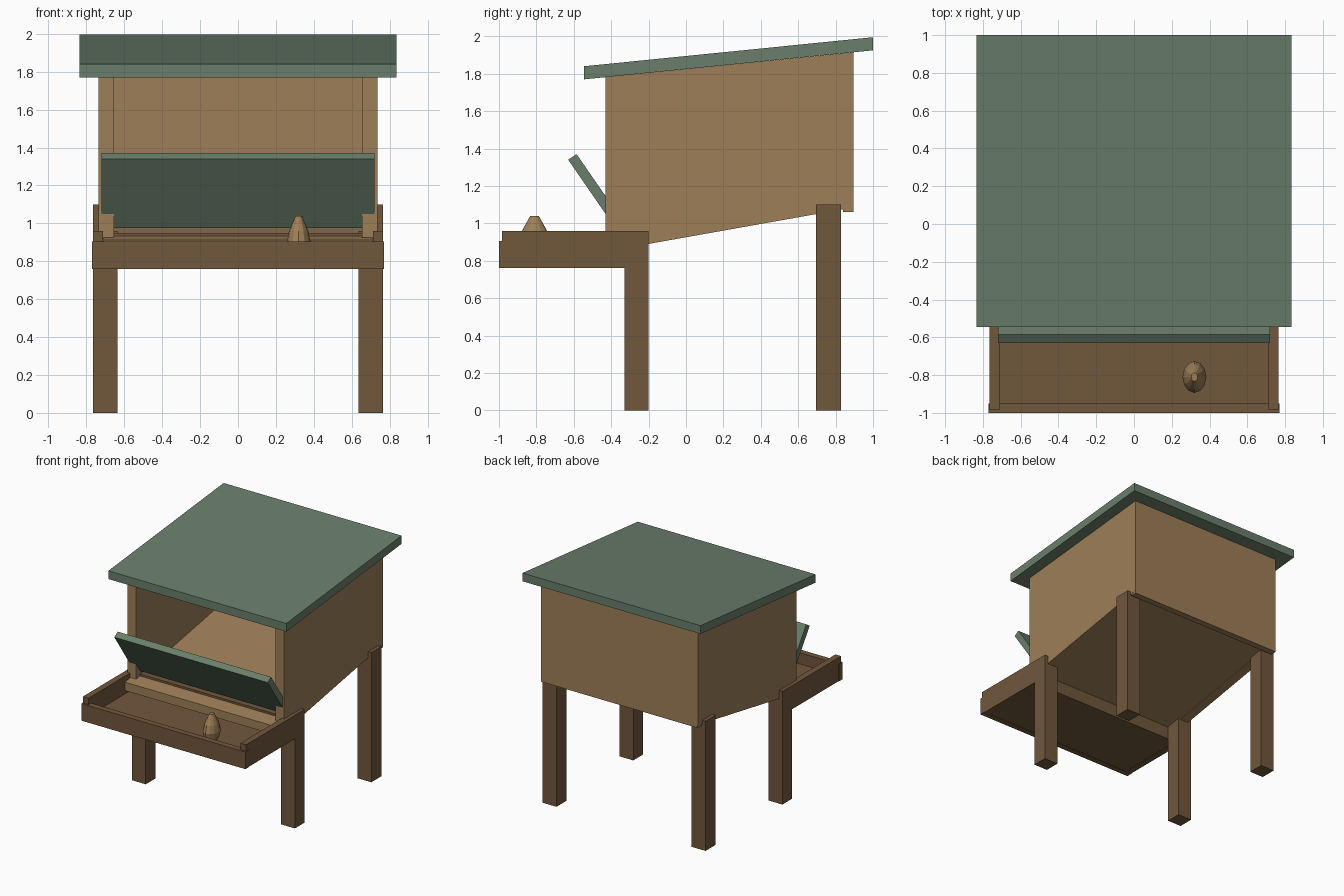
import bpy
import bmesh
import math

cube = bpy.data.objects.get("Cube")
if cube:
    bpy.data.objects.remove(cube, do_unlink=True)


def material(name, rgb):
    mat = bpy.data.materials.new(name)
    mat.use_nodes = True
    mat.diffuse_color = (*rgb, 1)
    mat.node_tree.nodes["Principled BSDF"].inputs["Base Color"].default_value = (*rgb, 1)
    return mat


GREEN = material("sage green", (0.144, 0.212, 0.147))
TAN = material("light wood", (0.34, 0.212, 0.098))
BROWN = material("dark wood", (0.165, 0.095, 0.046))


def finish(name, bm, mat):
    bmesh.ops.recalc_face_normals(bm, faces=bm.faces)
    mesh = bpy.data.meshes.new(name)
    bm.to_mesh(mesh)
    bm.free()
    mesh.materials.append(mat)
    obj = bpy.data.objects.new(name, mesh)
    bpy.context.collection.objects.link(obj)
    return obj


def board(name, x0, x1, profile, mat):
    """Extrude a side profile of (y, z) points from x0 to x1."""
    bm = bmesh.new()
    face = bm.faces.new([bm.verts.new((x0, y, z)) for y, z in profile])
    new = bmesh.ops.extrude_face_region(bm, geom=[face])["geom"]
    verts = [v for v in new if isinstance(v, bmesh.types.BMVert)]
    bmesh.ops.translate(bm, verts=verts, vec=(x1 - x0, 0, 0))
    return finish(name, bm, mat)


def rect(y0, y1, z0, z1):
    return [(y0, z0), (y1, z0), (y1, z1), (y0, z1)]


def under_floor(y):
    return 0.89 + 0.178 * (y + 0.2)


def under_roof(y):
    return 1.77 + 0.1 * (y + 0.545)


# Sloping roof
board("roof", -0.835, 0.835,
      [(-0.545, 1.77), (1.0, 1.925), (1.0, 1.995), (-0.545, 1.84)], GREEN)

# Open-fronted box: sloping floor, back and sides
floor_ends = (-0.5, 0.86)
board("floor", -0.71, 0.71,
      [(y, under_floor(y) + 0.003) for y in floor_ends]
      + [(y, under_floor(y) + 0.075) for y in reversed(floor_ends)], TAN)
board("back_wall", -0.733, 0.733,
      [(0.84, 1.06), (0.895, 1.06), (0.895, under_roof(0.895)),
       (0.84, under_roof(0.84))], TAN)

# Propped flap
board("front_flap", -0.72, 0.72,
      [(-0.63, 1.34), (-0.585, 1.37), (-0.333, 1.005), (-0.378, 0.975)], GREEN)

# Collecting tray
board("tray_floor", -0.72, 0.72, rect(-0.96, -0.34, 0.762, 0.81), BROWN)
board("tray_front", -0.77, 0.77, rect(-1.0, -0.95, 0.76, 0.905), BROWN)
board("tray_back", -0.72, 0.72, rect(-0.38, -0.333, 0.761, 0.95), BROWN)

# Paired parts on both sides
wall_ends = (-0.43, 0.892)
wall = [(y, under_floor(y)) for y in wall_ends]
wall += [(y, under_roof(y)) for y in reversed(wall_ends)]
for side, s in (("left", 1), ("right", -1)):
    board(side + "_wall", s * 0.655, s * 0.735, wall, TAN)
    board(side + "_tray_rail", s * 0.713, s * 0.766,
          rect(-0.985, -0.33, 0.76, 0.96), BROWN)
    board(side + "_front_leg", s * 0.635, s * 0.765,
          rect(-0.33, -0.2, 0, 0.96), BROWN)
    board(side + "_back_leg", s * 0.635, s * 0.765,
          rect(0.695, 0.83, 0, 1.1), BROWN)

# Egg lying in the tray, as stacked oval rings
bm = bmesh.new()
SIDES = 12
rings = []
for z, r in ((0.81, 0.5), (0.85, 0.88), (0.9, 1.0), (0.96, 0.8), (1.04, 0.27)):
    angles = [2 * math.pi * i / SIDES for i in range(SIDES)]
    rings.append([bm.verts.new((0.32 + 0.063 * r * math.cos(a),
                                -0.81 + 0.084 * r * math.sin(a), z)) for a in angles])
for low, high in zip(rings, rings[1:]):
    for i in range(SIDES):
        j = (i + 1) % SIDES
        bm.faces.new((low[i], low[j], high[j], high[i]))
bm.faces.new(rings[0])
bm.faces.new(rings[-1])
finish("egg", bm, TAN)
